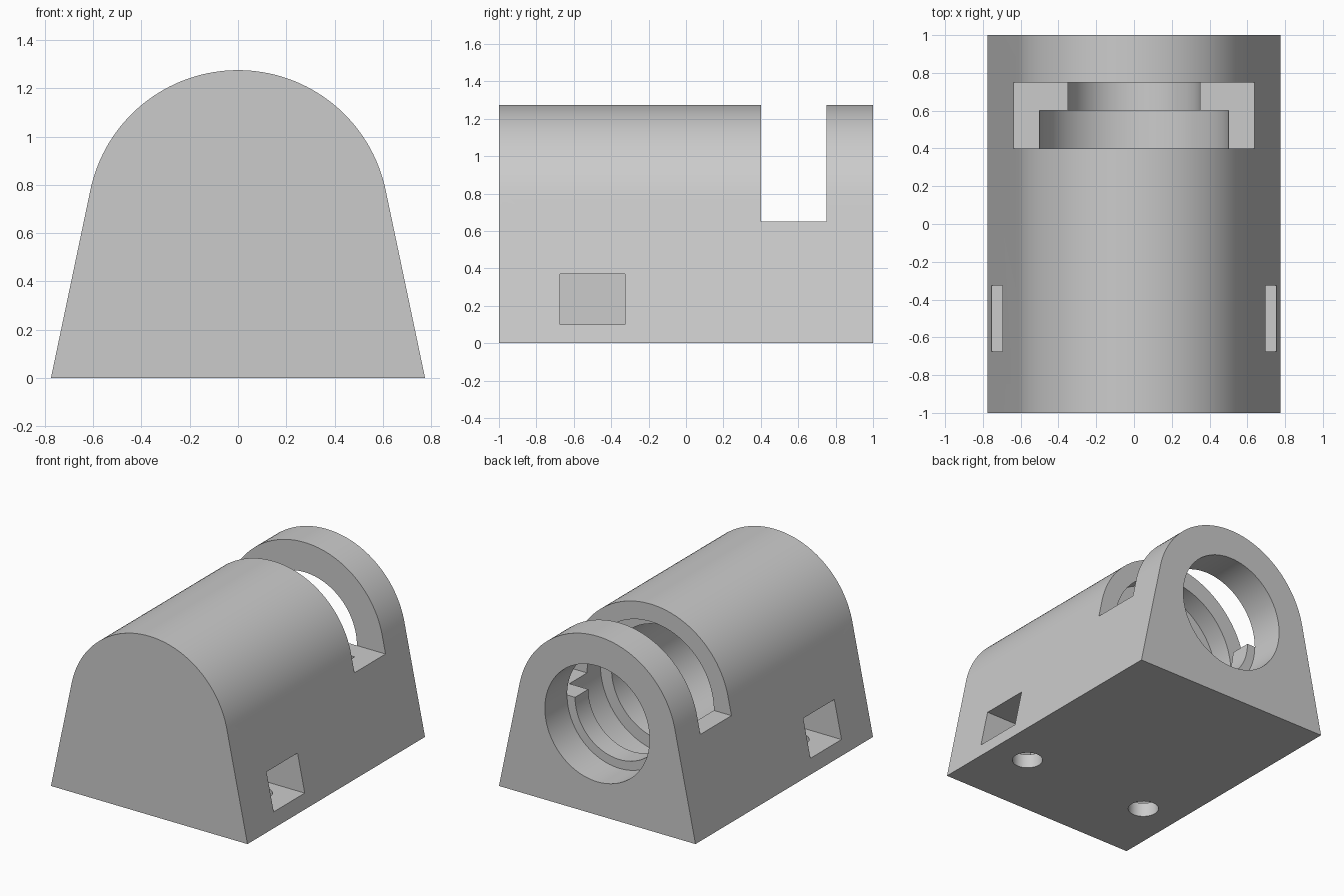
import bpy
import bmesh
from math import sin, cos, pi, radians
from mathutils import Matrix

cube = bpy.data.objects.get("Cube")
if cube:
    bpy.data.objects.remove(cube, do_unlink=True)

AXIS_Z = 0.65      # height of the bore axis
ROOF_R = 0.625     # radius of the rounded roof


def add_object(name, bm):
    bmesh.ops.recalc_face_normals(bm, faces=bm.faces)
    mesh = bpy.data.meshes.new(name)
    bm.to_mesh(mesh)
    bm.free()
    obj = bpy.data.objects.new(name, mesh)
    bpy.context.collection.objects.link(obj)
    return obj


def box(name, low, high):
    bm = bmesh.new()
    size = [h - l for l, h in zip(low, high)]
    mid = [(h + l) / 2 for l, h in zip(low, high)]
    bmesh.ops.create_cube(bm, size=1, matrix=Matrix.Translation(mid) @ Matrix.Diagonal((*size, 1)))
    return add_object(name, bm)


def lathe(name, profile, matrix, sides):
    """Closed solid of revolution about local z from (height, radius) pairs."""
    bm = bmesh.new()
    rings = [[bm.verts.new((r * cos(2 * pi * i / sides), r * sin(2 * pi * i / sides), h))
              for i in range(sides)] for h, r in profile]
    for a, b in zip(rings, rings[1:]):
        for i in range(sides):
            j = (i + 1) % sides
            bm.faces.new((a[i], a[j], b[j], b[i]))
    bm.faces.new(rings[0])
    bm.faces.new(rings[-1])
    bm.transform(matrix)
    return add_object(name, bm)


# Housing: sloped sides running tangentially into a round roof
bm = bmesh.new()
start, steps = radians(11.6), 64
outline = [(0.775, 0)]
for i in range(steps + 1):
    a = start + (pi - 2 * start) * i / steps
    outline.append((ROOF_R * cos(a), AXIS_Z + ROOF_R * sin(a)))
outline.append((-0.775, 0))
face = bm.faces.new([bm.verts.new((x, -1, z)) for x, z in outline])
extruded = bmesh.ops.extrude_face_region(bm, geom=[face])
bmesh.ops.translate(bm, vec=(0, 2, 0), verts=[v for v in extruded["geom"] if isinstance(v, bmesh.types.BMVert)])
housing = add_object("housing", bm)

# Cutters: stepped bore from the back, and the slot across the roof
along_y = Matrix.Translation((0, 0, AXIS_Z)) @ Matrix.Rotation(-pi / 2, 4, "X")
bore = [(-0.8, 0.413), (0.25, 0.413), (0.25, 0.5), (0.6, 0.5),
        (0.6, 0.35), (0.75, 0.35), (0.75, 0.413), (1.1, 0.413)]
cutters = [
    lathe("bore_cutter", bore, along_y, 96),
    box("slot_cutter", (-1, 0.4, AXIS_Z), (1, 0.75, 1.5)),
]

# Cutters: side pockets with screw holes up from the base
for side, s in (("left", 1), ("right", -1)):
    x_low, x_high = sorted((s * 0.325, s * 0.9))
    cutters.append(box(side + "_pocket_cutter", (x_low, -0.675, 0.1), (x_high, -0.325, 0.37)))
    cutters.append(lathe(side + "_screw_cutter", [(-0.1, 0.1), (0.2, 0.1)],
                         Matrix.Translation((s * 0.5, -0.5, 0)), 40))

bpy.ops.object.select_all(action="DESELECT")
bpy.context.view_layer.objects.active = housing
housing.select_set(True)
for cutter in cutters:
    cutter.hide_render = True
    mod = housing.modifiers.new(cutter.name, "BOOLEAN")
    mod.operation = "DIFFERENCE"
    mod.solver = "EXACT"
    mod.object = cutter
    bpy.ops.object.modifier_apply(modifier=mod.name)
    bpy.data.objects.remove(cutter, do_unlink=True)

# Plain grey finish
grey = bpy.data.materials.new("light_grey")
grey.use_nodes = True
colour = (0.6, 0.6, 0.6, 1)
grey.diffuse_color = colour
grey.node_tree.nodes["Principled BSDF"].inputs["Base Color"].default_value = colour
housing.data.materials.clear()
housing.data.materials.append(grey)
for poly in housing.data.polygons:
    poly.material_index = 0

bpy.ops.object.shade_smooth_by_angle(angle=radians(30))
